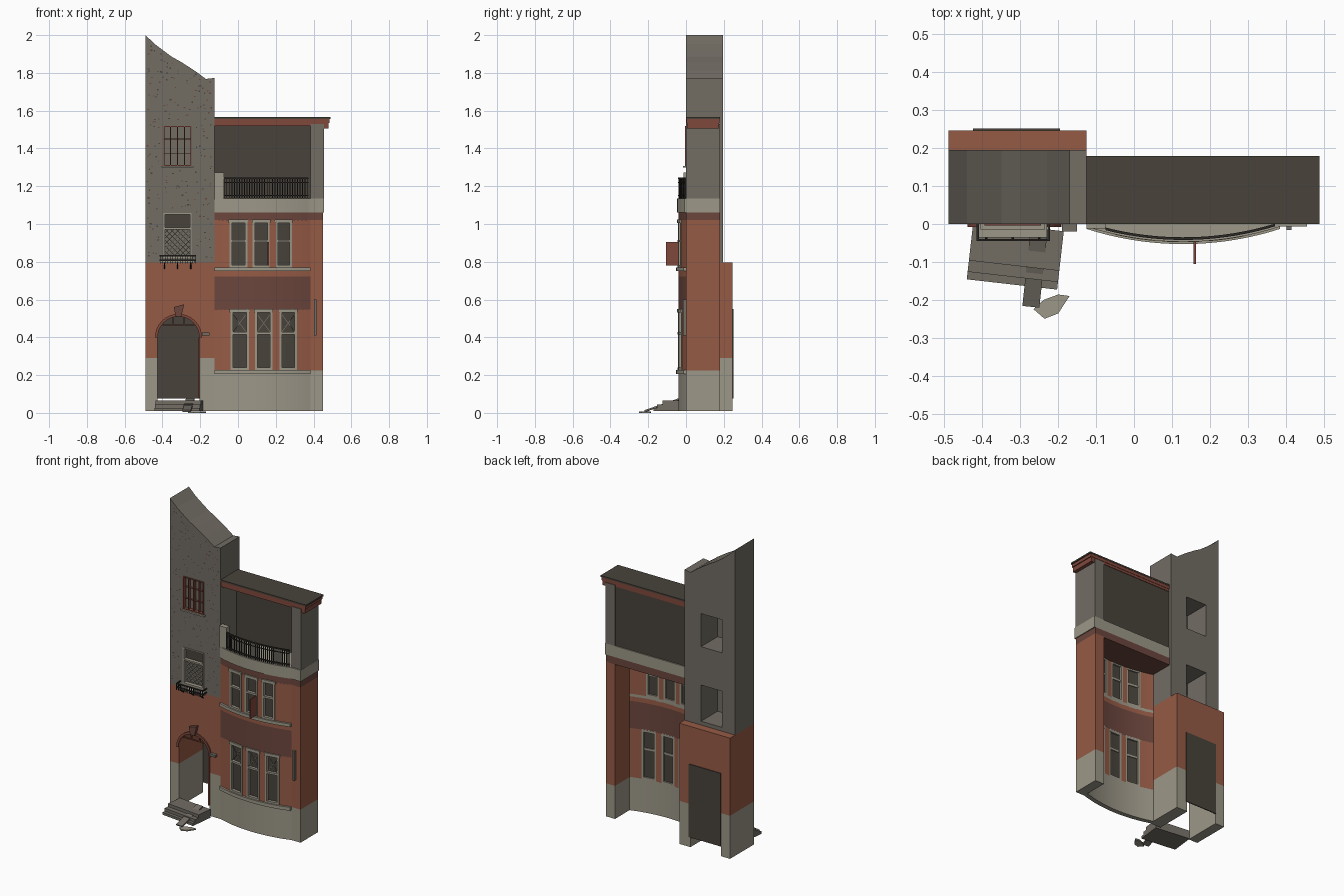
import bpy, bmesh, math, random
from mathutils import Vector, Matrix

if "Cube" in bpy.data.objects:
    bpy.data.objects.remove(bpy.data.objects["Cube"])
random.seed(4)


def material(name, *rgb):
    lin = [((c / 255 + 0.055) / 1.055) ** 2.4 for c in rgb] + [1]
    m = bpy.data.materials.new(name)
    m.use_nodes = True
    m.diffuse_color = lin
    m.node_tree.nodes["Principled BSDF"].inputs["Base Color"].default_value = lin
    return m


BRICK = material("orange brick", 150, 91, 70)
STONE = material("pale stone", 156, 151, 136)
GREY = material("grey render", 114, 109, 100)
DARK = material("dark panel", 72, 67, 59)
RED = material("dark red brick", 108, 70, 61)
TRIM = material("red trim", 128, 72, 60)
IRON = material("black iron", 42, 40, 37)
smooth = []


def finish(name, bm, mat, recalc=True):
    if recalc:
        bmesh.ops.recalc_face_normals(bm, faces=bm.faces)
    me = bpy.data.meshes.new(name)
    bm.to_mesh(me)
    bm.free()
    me.materials.append(mat)
    ob = bpy.data.objects.new(name, me)
    bpy.context.collection.objects.link(ob)
    return ob


def extrude(name, pts, vec, mat):
    bm = bmesh.new()
    f = bm.faces.new([bm.verts.new(p) for p in pts])
    new = bmesh.ops.extrude_face_region(bm, geom=[f])["geom"]
    bmesh.ops.translate(bm, vec=vec, verts=[v for v in new if isinstance(v, bmesh.types.BMVert)])
    return finish(name, bm, mat)


def front_prism(name, xz, y0, y1, mat):
    return extrude(name, [(x, y0, z) for x, z in xz], (0, y1 - y0, 0), mat)


def plan_prism(name, xy, z0, z1, mat):
    return extrude(name, [(x, y, z0) for x, y in xy], (0, 0, z1 - z0), mat)


def box(name, x0, x1, y0, y1, z0, z1, mat):
    return plan_prism(name, [(x0, y0), (x1, y0), (x1, y1), (x0, y1)], z0, z1, mat)


def bar(name, p, q, w, t, mat):
    """Square-edged bar between two points."""
    p, q = Vector(p), Vector(q)
    d = q - p
    bm = bmesh.new()
    bmesh.ops.create_cube(bm, size=1, matrix=Matrix.Translation((p + q) / 2)
                          @ d.to_track_quat('Y', 'Z').to_matrix().to_4x4()
                          @ Matrix.Diagonal((w, d.length, t, 1)))
    return finish(name, bm, mat)


def cut(ob, cutter):
    cutter.hide_render = True
    mod = ob.modifiers.new("opening", 'BOOLEAN')
    mod.operation, mod.object, mod.solver = 'DIFFERENCE', cutter, 'EXACT'
    bpy.context.view_layer.objects.active = ob
    bpy.ops.object.modifier_apply(modifier=mod.name)
    bpy.data.objects.remove(cutter)


# Plan curve of the bay
MID, HALF, SAG = 0.13, 0.255, 0.04
RAD = (HALF ** 2 + SAG ** 2) / (2 * SAG)
BX0, BX1 = -0.125, 0.385


def arc(x):
    dx = min(abs(x - MID), HALF)
    return RAD - SAG - math.sqrt(RAD ** 2 - dx ** 2)


def curved(name, x0, x1, z0, z1, out, back, mat):
    n = max(2, round((x1 - x0) * 50))
    xs = [x0 + (x1 - x0) * i / n for i in range(n + 1)]
    ob = plan_prism(name, [(x, arc(x) - out) for x in xs]
                    + [(x, arc(x) + back) for x in reversed(xs)], z0, z1, mat)
    smooth.append(ob)
    return ob


# Tower: entrance storey with an arched passage
TX0, TX1, AX0, AX1 = -0.49, -0.125, -0.425, -0.205
AC, AR, SPRING = (AX0 + AX1) / 2, (AX1 - AX0) / 2, 0.4
for n, a, b in (("left", TX0, AX0), ("right", AX1, TX1)):
    box("tower_base_" + n, a, b, 0, 0.247, 0.01, 0.29, STONE)
arch = [(AC - AR * math.cos(math.pi * i / 16), SPRING + AR * math.sin(math.pi * i / 16)) for i in range(17)]
front_prism("entrance_storey", [(TX0, 0.29), (AX0, 0.29)] + arch
            + [(AX1, 0.29), (TX1, 0.29), (TX1, 0.795), (TX0, 0.795)], 0, 0.247, BRICK)
ring = [(AC + (x - AC) * 1.13, SPRING + (z - SPRING) * 1.13) for x, z in arch]
front_prism("arch_ring", arch + ring[::-1], -0.008, 0.01, TRIM)
front_prism("keystone", [(-0.33, 0.51), (-0.3, 0.51), (-0.285, 0.575), (-0.34, 0.56)], -0.02, 0.005, RED)
box("door_panel", AX0, -0.195, 0.246, 0.252, 0.075, 0.55, DARK)
box("door_jamb", -0.21, -0.2, -0.008, 0.02, 0.08, 0.4, TRIM)
box("door_transom", -0.4, -0.23, 0.01, 0.02, 0.462, 0.468, TRIM)
for x in (-0.345, -0.285):
    box("fanlight_bar", x - 0.003, x + 0.003, 0.01, 0.02, 0.465, 0.51, TRIM)
box("wall_lamp", -0.19, -0.15, -0.02, 0, 0.41, 0.425, GREY)

# Tower: upper storeys with sloping ragged top
top = [(-0.125, 1.773), (-0.17, 1.768), (-0.2, 1.79), (-0.23, 1.812), (-0.3, 1.857),
       (-0.35, 1.885), (-0.4, 1.922), (-0.44, 1.952), (-0.49, 2.0)]
tower = front_prism("tower", [(TX0, 0.795), (TX1, 0.795)] + top, 0, 0.195, GREY)
WX0, WX1 = -0.395, -0.245
HOLES = ((0.82, 1.055), (1.305, 1.52))
for z0, z1 in HOLES:
    cut(tower, box("cutter", WX0, WX1, -0.1, 0.4, z0, z1, GREY))

# Exposed brick specks on the tower front
for name, mat, count in (("dark_specks", DARK, 170), ("brick_specks", RED, 90)):
    bm = bmesh.new()
    for i in range(count):
        x, z = random.uniform(-0.48, -0.14), random.uniform(0.81, 1.95)
        if z > 1.74 - (x + 0.125) * 0.62 or any(
                a - 0.02 < z < b + 0.02 and WX0 - 0.02 < x < WX1 + 0.02 for a, b in HOLES):
            continue
        w, h = random.uniform(0.002, 0.005), random.uniform(0.002, 0.004)
        bm.faces.new([bm.verts.new((x + a * w, -0.002, z + b * h))
                      for a, b in ((-1, -1), (1, -1), (1, 1), (-1, 1))])
    finish(name, bm, mat, False)


def frame(name, x0, x1, z0, z1, t, mat):
    for a, b, c, d in ((x0, x0 + t, z0, z1), (x1 - t, x1, z0, z1),
                       (x0 + t, x1 - t, z0, z0 + t), (x0 + t, x1 - t, z1 - t, z1)):
        box(name, a, b, -0.004, 0.02, c, d, mat)


# Tower top window
frame("top_window_frame", WX0, WX1, 1.305, 1.52, 0.007, TRIM)
box("top_window_glass", WX0, WX1, 0.02, 0.025, 1.305, 1.52, GREY)
for i in range(1, 4):
    x = WX0 + (WX1 - WX0) * i / 4
    box("top_window_bar", x - 0.003, x + 0.003, 0, 0.02, 1.31, 1.515, TRIM)
for z in (1.375, 1.45):
    box("top_window_crossbar", WX0, WX1, 0.008, 0.02, z - 0.002, z + 0.002, TRIM)
box("top_window_sill", -0.405, -0.235, -0.015, 0.01, 1.298, 1.307, STONE)

# Tower lower window with lattice
frame("lattice_window_frame", WX0, WX1, 0.82, 1.058, 0.008, STONE)
box("lattice_window_top_glass", WX0, WX1, 0.02, 0.025, 0.975, 1.055, DARK)
box("lattice_window_glass", WX0, WX1, 0.02, 0.025, 0.82, 0.975, GREY)
box("lattice_window_transom", WX0, WX1, -0.002, 0.02, 0.972, 0.982, STONE)
LW, LH = WX1 - WX0, 0.14
for i in range(1, 10):
    k = i * (LW + LH) / 10
    u0, u1 = max(0, k - LH), min(LW, k)
    for flip in (False, True):
        xa, xb = (WX1 - u0, WX1 - u1) if flip else (WX0 + u0, WX0 + u1)
        bar("lattice_bar", (xa, 0.014, 0.835 + k - u0), (xb, 0.014, 0.835 + k - u1), 0.004, 0.004, STONE)

# Small iron window balcony
box("window_balcony_floor", -0.41, -0.23, -0.035, 0, 0.793, 0.803, STONE)
for z in (0.808, 0.832):
    box("window_balcony_rail", -0.415, -0.222, -0.045, -0.039, z - 0.003, z + 0.003, IRON)
    for x in (-0.415, -0.228):
        box("window_balcony_side_rail", x, x + 0.006, -0.045, 0, z - 0.003, z + 0.003, IRON)
for i in range(15):
    x = -0.412 + i * 0.0133
    box("window_balcony_baluster", x - 0.002, x + 0.002, -0.044, -0.04, 0.79, 0.832, IRON)
for x in (-0.39, -0.32, -0.25):
    bar("window_balcony_bracket", (x, -0.04, 0.793), (x, 0, 0.765), 0.006, 0.006, IRON)

# Bay walls
curved("bay_base", BX0, BX1, 0.01, 0.21, 0, 0.03, STONE)
curved("lower_ledge", BX0, BX1, 0.205, 0.227, 0.013, 0.03, STONE)
curved("red_band", BX0, BX1, 0.545, 0.722, 0, 0.03, RED)
curved("band_top", BX0, BX1, 0.722, 0.752, 0, 0.03, BRICK)
curved("upper_ledge", BX0, BX1, 0.75, 0.77, 0.013, 0.03, STONE)


def bay_window(x0, x1, z0, z1, transom):
    for a, b in ((x0, x0 + 0.013), (x1 - 0.013, x1)):
        curved("bay_window_jamb", a, b, z0, z1, 0.004, 0.03, STONE)
    curved("bay_window_head", x0 - 0.004, x1 + 0.004, z1 - 0.015, z1 + 0.004, 0.008, 0.03, STONE)
    curved("bay_window_sill", x0, x1, z0, z0 + 0.014, 0.004, 0.03, STONE)
    curved("bay_window_transom", x0, x1, transom - 0.006, transom + 0.006, 0.004, 0.025, STONE)
    curved("bay_window_glass", x0, x1, z0, z1, -0.014, 0.02, DARK)


def storey(name, spans, z0, z1, transom):
    edges = [BX0] + [e for s in spans for e in s] + [BX1]
    for a, b in zip(edges[::2], edges[1::2]):
        curved(name, a, b, z0, z1, 0, 0.03, BRICK)
    for a, b in spans:
        bay_window(a, b, z0, z1, transom)


LOWER = ((-0.04, 0.057), (0.09, 0.182), (0.22, 0.312))
storey("ground_floor_wall", LOWER, 0.225, 0.547, 0.422)
storey("first_floor_wall", ((-0.045, 0.05), (0.078, 0.168), (0.2, 0.285)), 0.768, 1.02, 0.91)
for a, b in LOWER:
    y = arc((a + b) / 2) + 0.01
    for s in (-1, 1):
        c = (a + b) / 2
        bar("leaded_bar", (c - s * 0.033, y, 0.52), (c + s * 0.033, y, 0.43), 0.004, 0.004, GREY)
box("open_casement", 0.157, 0.164, -0.106, -0.034, 0.78, 0.905, TRIM)

# Right pier
PX0, PX1 = 0.385, 0.45
box("pier_base", PX0, PX1, 0, 0.18, 0.01, 0.225, STONE)
box("pier", PX0, PX1, 0, 0.18, 0.225, 1.02, BRICK)
box("wall_bracket", 0.402, 0.416, -0.016, 0, 0.41, 0.6, GREY)

# Balcony slab over the bay
xs = [BX0 + (BX1 - BX0) * i / 24 for i in range(25)]
for name, out, x1, z0, z1, mat in (("soffit_band", 0, 0.45, 1.015, 1.062, RED),
                                   ("balcony_slab", 0.007, 0.456, 1.062, 1.135, STONE)):
    smooth.append(plan_prism(name, [(x, arc(x) - out) for x in xs]
                             + [(x1, -out), (x1, 0.18), (BX0, 0.18)], z0, z1, mat))

# Balcony railing
for z, t in ((1.242, 0.004), (1.22, 0.002), (1.15, 0.003)):
    curved("balcony_rail", -0.075, 0.372, z - t, z + t, 0.002, 0.005, IRON)
for i in range(34):
    x = -0.073 + i * 0.0134
    y = arc(x) + 0.0015
    box("balcony_baluster", x - 0.0025, x + 0.0025, y - 0.0025, y + 0.0025, 1.135, 1.242, IRON)
box("balcony_post", BX0, -0.075, -0.012, 0.02, 1.13, 1.272, STONE)

# Loggia and roof
box("loggia_back_wall", BX0, PX0, 0.163, 0.173, 1.135, 1.53, DARK)
box("loggia_pier", PX0, 0.455, 0, 0.18, 1.135, 1.53, GREY)
box("roof_beam", BX0, 0.465, 0.004, 0.176, 1.52, 1.538, TRIM)
box("roof_cornice", BX0, 0.484, 0.002, 0.178, 1.536, 1.557, TRIM)
box("cornice_end", 0.45, 0.478, 0.004, 0.176, 1.506, 1.537, TRIM)
box("roof_sheet", BX0, 0.49, 0, 0.18, 1.556, 1.566, DARK)

# Entrance steps, plank and rubble
turn = Matrix.Translation((-0.313, -0.08, 0)) @ Matrix.Rotation(math.radians(-6.5), 4, 'Z')
for y0, y1, z in ((-0.03, 0.075, 0.065), (-0.06, -0.025, 0.045), (-0.08, -0.055, 0.026)):
    box("step", -0.12, 0.12, y0, y1, 0.01, z, GREY).data.transform(turn)
bar("plank", (-0.252, -0.03, 0.075), (-0.272, -0.217, 0.01), 0.045, 0.009, GREY)
plan_prism("rubble", [(-0.17, -0.19), (-0.2, -0.186), (-0.238, -0.2), (-0.265, -0.225),
                      (-0.236, -0.25), (-0.2, -0.236)], 0, 0.008, STONE)

# Smooth the curved bay parts
bpy.ops.object.select_all(action='DESELECT')
for ob in smooth:
    ob.select_set(True)
bpy.context.view_layer.objects.active = smooth[0]
bpy.ops.object.shade_smooth_by_angle(angle=math.radians(20))
bpy.ops.object.select_all(action='DESELECT')
